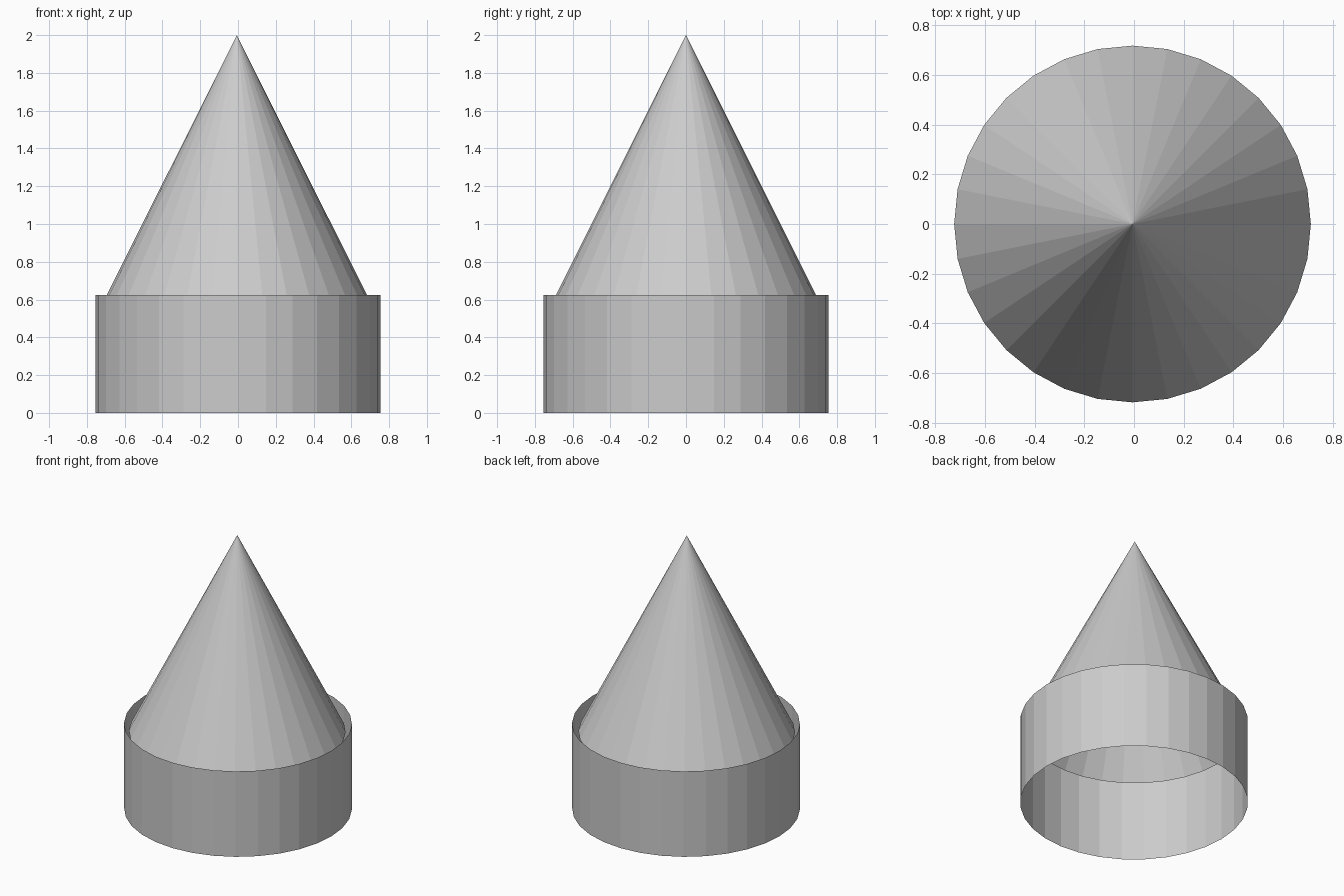
import bpy

if "Cube" in bpy.data.objects:
    bpy.data.objects.remove(bpy.data.objects["Cube"])

SIDES = 32


def open_cone(name, r_bottom, r_top, z_bottom, z_top, x=0.0):
    """Flat-shaded, uncapped cone or tube between two heights."""
    bpy.ops.mesh.primitive_cone_add(
        vertices=SIDES, radius1=r_bottom, radius2=r_top,
        depth=z_top - z_bottom, end_fill_type='NOTHING',
        location=(x, 0, (z_bottom + z_top) / 2))
    obj = bpy.context.object
    obj.name = name
    return obj


# Thin open wall
open_cone("round_wall", 0.755, 0.755, 0.0, 0.625)

# Pointed roof, its open base sitting just inside the wall
open_cone("cone_roof", 0.718, 0.0, 0.565, 2.0, x=-0.006)
